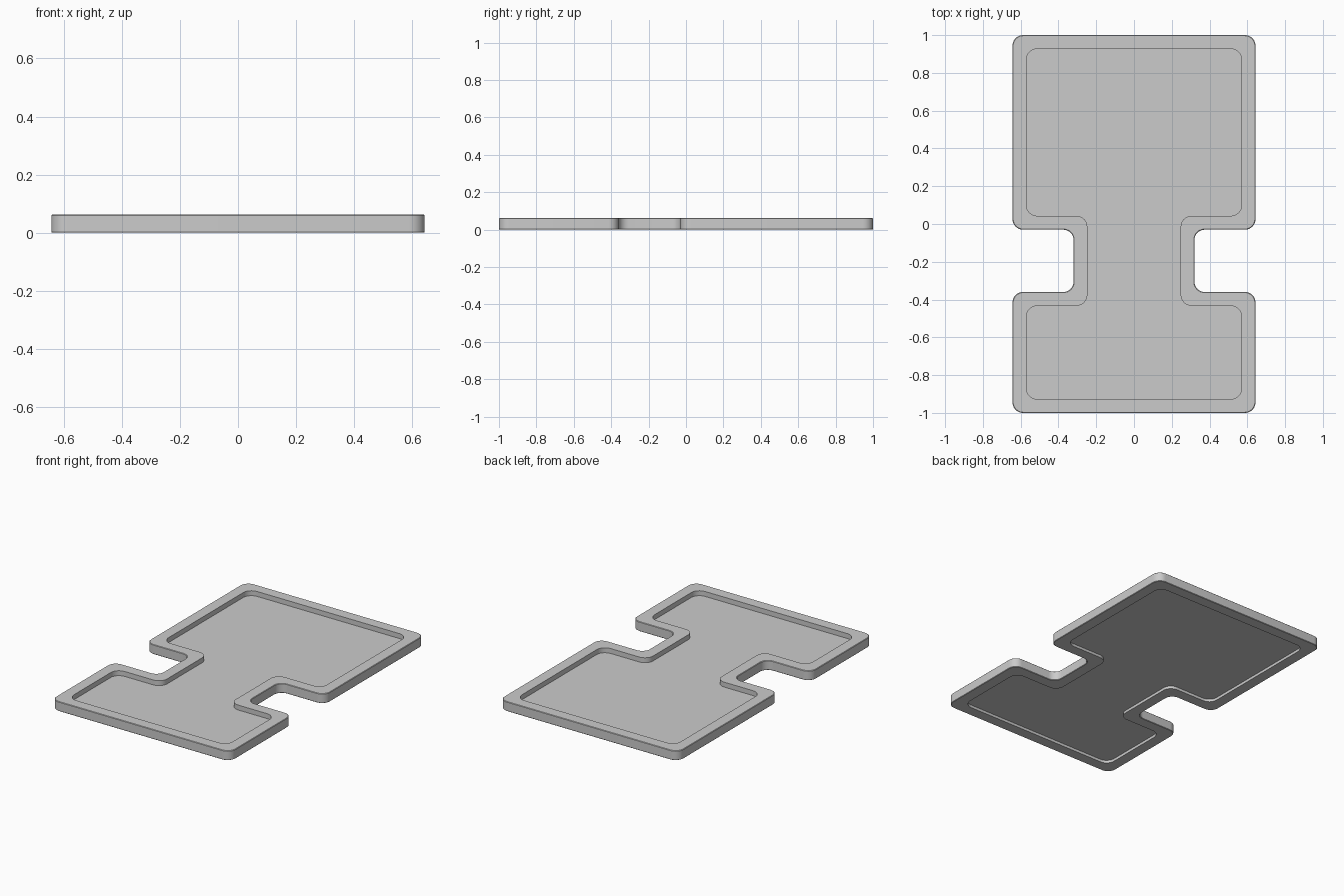
import bpy, bmesh
from math import pi, sin, cos
from mathutils import Vector

if "Cube" in bpy.data.objects:
    bpy.data.objects.remove(bpy.data.objects["Cube"])

STEPS = 8


def outline(inset, radius):
    """Rounded H-shaped plate outline, moved inwards by inset."""
    d = inset
    wide, waist = 0.643 - d, 0.32 - d
    right = [(wide, -1 + d), (wide, -0.36 - d), (waist, -0.36 - d),
             (waist, -0.03 + d), (wide, -0.03 + d), (wide, 1 - d)]
    corners = [Vector(p) for p in right + [(-x, y) for x, y in reversed(right)]]
    pts = []
    for i, c in enumerate(corners):
        a = (corners[i - 1] - c).normalized()
        b = (corners[(i + 1) % len(corners)] - c).normalized()
        centre = c + (a + b) * radius
        for k in range(STEPS + 1):
            t = k / STEPS * pi / 2
            pts.append(centre - b * radius * cos(t) - a * radius * sin(t))
    return pts


def skin(name, sections):
    """Bridge outline loops (inset, radius, z) and cap both ends."""
    bm = bmesh.new()
    loops = [[bm.verts.new((p.x, p.y, z)) for p in outline(d, r)]
             for d, r, z in sections]
    for lo, hi in zip(loops, loops[1:]):
        n = len(lo)
        for i in range(n):
            j = (i + 1) % n
            bm.faces.new((lo[i], lo[j], hi[j], hi[i]))
    bm.faces.new(list(reversed(loops[0])))
    bm.faces.new(loops[-1])
    bmesh.ops.recalc_face_normals(bm, faces=bm.faces)
    mesh = bpy.data.meshes.new(name)
    bm.to_mesh(mesh)
    bm.free()
    obj = bpy.data.objects.new(name, mesh)
    bpy.context.collection.objects.link(obj)
    bpy.context.view_layer.objects.active = obj
    obj.select_set(True)
    bpy.ops.object.shade_smooth_by_angle(angle=pi / 6)
    return obj


# Plate: underside recess, raised rim with softened edges, top recess
H, E = 0.062, 0.003
skin("rimmed_plate", [
    (0.073, 0.058, 0.018), (0.073, 0.058, 0.0),
    (E, 0.055, 0.0), (0.0, 0.055, E),
    (0.0, 0.055, H - E), (E, 0.055, H),
    (0.073, 0.058, H), (0.073, 0.058, 0.030)])
